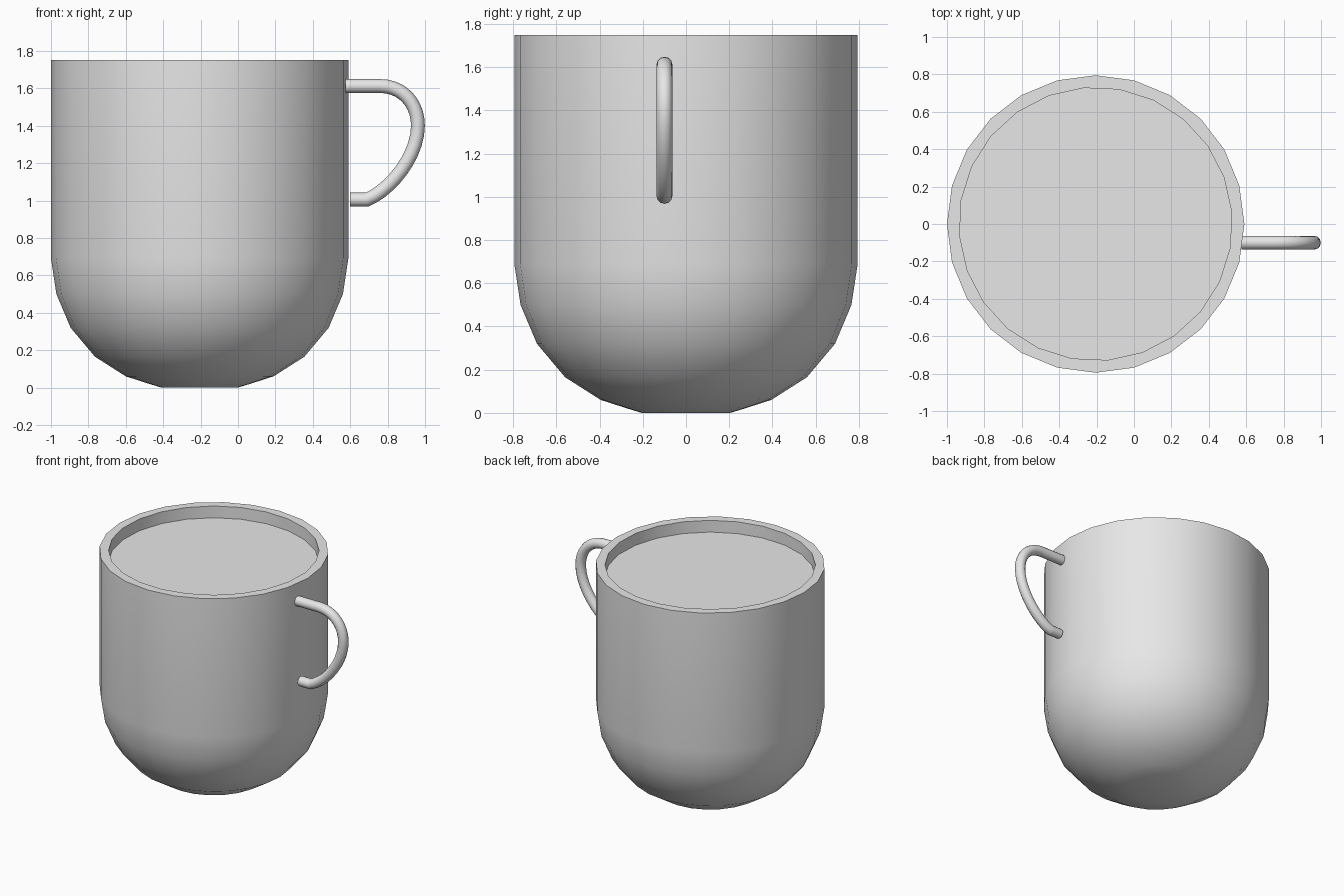
import bpy
import bmesh
from math import sin, cos, tau, radians

default = bpy.data.objects.get("Cube")
if default:
    bpy.data.objects.remove(default, do_unlink=True)

CUP_X = -0.205
SIDES = 24
TWIST = radians(5)  # the inner wall is turned slightly against the outer one

grey = bpy.data.materials.new("plain_grey")
grey.use_nodes = True
grey.diffuse_color = (0.8, 0.8, 0.8, 1)
grey.node_tree.nodes["Principled BSDF"].inputs["Base Color"].default_value = (0.8, 0.8, 0.8, 1)


def smooth(obj, angle):
    bpy.ops.object.select_all(action='DESELECT')
    obj.select_set(True)
    bpy.context.view_layer.objects.active = obj
    bpy.ops.object.shade_smooth_by_angle(angle=radians(angle))


def lathe(name, profile, cap_start=False, cap_end=False):
    """Turn (radius, height, twist) rings around the cup axis."""
    bm = bmesh.new()
    rings = []
    for r, z, twist in profile:
        angles = [tau * i / SIDES + twist for i in range(SIDES)]
        rings.append([bm.verts.new((r * cos(a), r * sin(a), z)) for a in angles])
    for low, high in zip(rings, rings[1:]):
        for i in range(SIDES):
            j = (i + 1) % SIDES
            bm.faces.new((low[i], low[j], high[j], high[i]))
    if cap_start:
        bm.faces.new(rings[0][::-1])
    if cap_end:
        bm.faces.new(rings[-1])
    mesh = bpy.data.meshes.new(name)
    bm.to_mesh(mesh)
    bm.free()
    mesh.materials.append(grey)
    obj = bpy.data.objects.new(name, mesh)
    obj.location.x = CUP_X
    bpy.context.collection.objects.link(obj)
    smooth(obj, 30)
    return obj


# Cup wall: rounded bowl, straight side, flat rim and inner wall
lathe("cup_body", [
    (0.28, 0.023, 0), (0.395, 0.06, 0), (0.56, 0.165, 0), (0.69, 0.32, 0),
    (0.766, 0.50, 0), (0.795, 0.69, 0), (0.795, 1.75, 0),
    (0.73, 1.75, TWIST), (0.73, 1.64, TWIST),
])

# Flat foot under the bowl
lathe("cup_base", [(0.205, 0, 0), (0.28, 0.023, 0)], cap_start=True)

# Level surface just below the rim
lathe("drink_surface", [(0.73, 1.64, TWIST), (0.73, 1.66, TWIST)], cap_end=True)

# Handle: round tube swept along a curved path
curve = bpy.data.curves.new("handle", 'CURVE')
curve.dimensions = '3D'
curve.bevel_depth = 0.037
curve.bevel_resolution = 4
curve.resolution_u = 10
curve.use_fill_caps = True
path = [  # point, incoming handle, outgoing handle as (x, z)
    ((0.575, 1.612), (0.55, 1.612), (0.62, 1.612)),
    ((0.76, 1.612), (0.70, 1.612), (0.88, 1.612)),
    ((0.962, 1.40), (0.962, 1.52), (0.962, 1.24)),
    ((0.69, 1.005), (0.82, 1.06), (0.66, 1.005)),
    ((0.60, 1.005), (0.63, 1.005), (0.57, 1.005)),
]
spline = curve.splines.new('BEZIER')
spline.bezier_points.add(len(path) - 1)
for bp, (point, left, right) in zip(spline.bezier_points, path):
    bp.handle_left_type = bp.handle_right_type = 'FREE'
    bp.co = (point[0], -0.10, point[1])
    bp.handle_left = (left[0], -0.10, left[1])
    bp.handle_right = (right[0], -0.10, right[1])
curve.materials.append(grey)
handle = bpy.data.objects.new("handle", curve)
bpy.context.collection.objects.link(handle)
bpy.ops.object.select_all(action='DESELECT')
handle.select_set(True)
bpy.context.view_layer.objects.active = handle
bpy.ops.object.convert(target='MESH')
smooth(bpy.context.view_layer.objects.active, 40)
